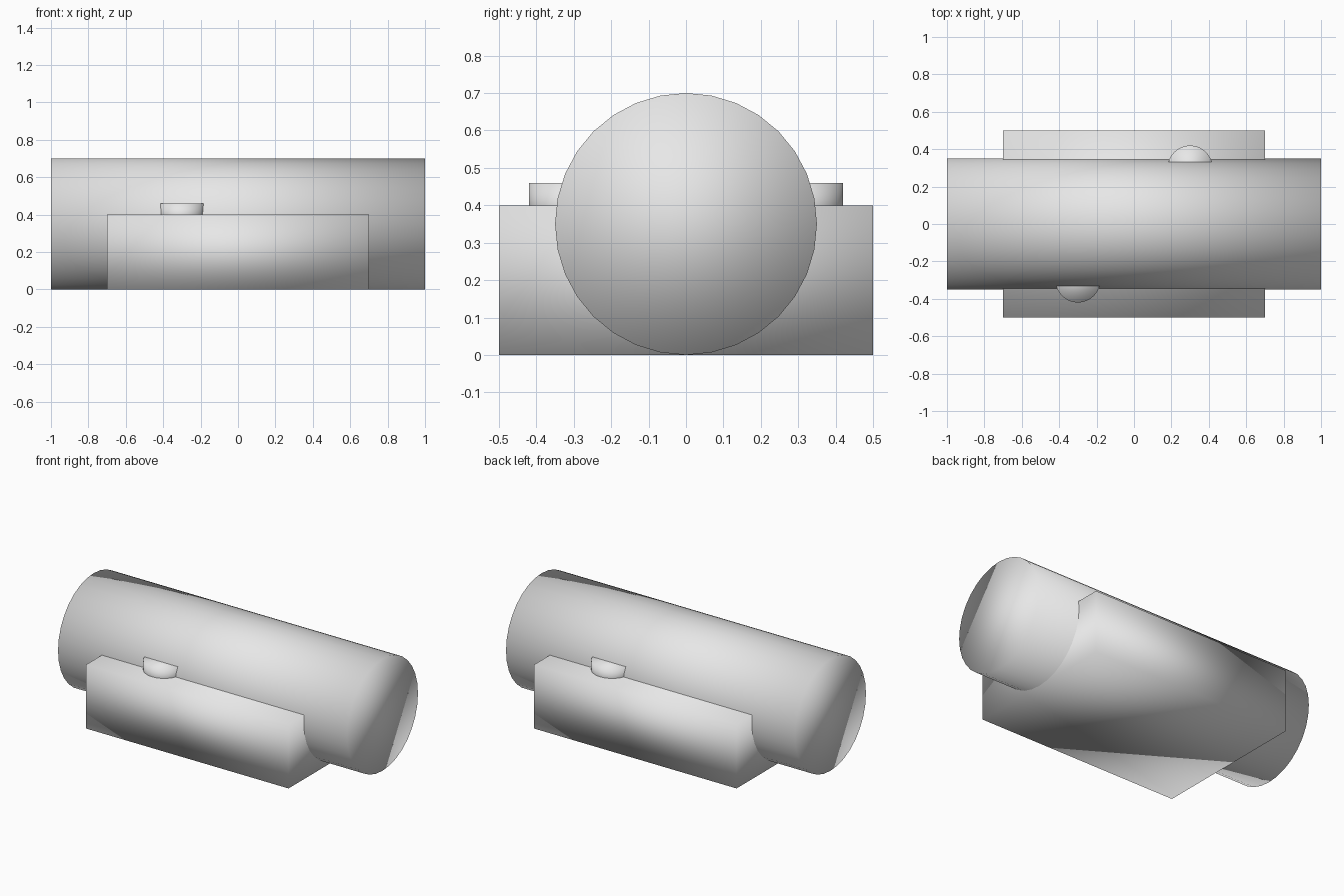
import bpy
import math

if "Cube" in bpy.data.objects:
    bpy.data.objects.remove(bpy.data.objects["Cube"])

grey = bpy.data.materials.new("light_grey")
grey.diffuse_color = (0.8, 0.8, 0.8, 1.0)
grey.use_nodes = True
grey.node_tree.nodes["Principled BSDF"].inputs["Base Color"].default_value = grey.diffuse_color


def finish(name):
    # Name, colour and fully smooth-shade the newest object
    ob = bpy.context.object
    ob.name = name
    bpy.ops.object.transform_apply(location=False, rotation=True, scale=True)
    ob.data.materials.append(grey)
    for p in ob.data.polygons:
        p.use_smooth = True
    return ob


# Long main barrel lying along x
bpy.ops.mesh.primitive_cylinder_add(vertices=32, radius=0.35, depth=2.0,
                                    location=(0, 0, 0.35),
                                    rotation=(0, math.pi / 2, 0))
finish("main_barrel")

# Wide block wrapped around the lower half of the barrel
bpy.ops.mesh.primitive_cube_add(size=1, location=(0, 0, 0.2))
bpy.context.object.scale = (1.4, 1.0, 0.4)
finish("base_block")

# Round buttons on the block, one on each side at opposite ends
for name, s in (("front_button", -1), ("back_button", 1)):
    bpy.ops.mesh.primitive_cylinder_add(vertices=32, radius=0.12, depth=0.12,
                                        location=(0.3 * s, 0.3 * s, 0.40))
    finish(name)
